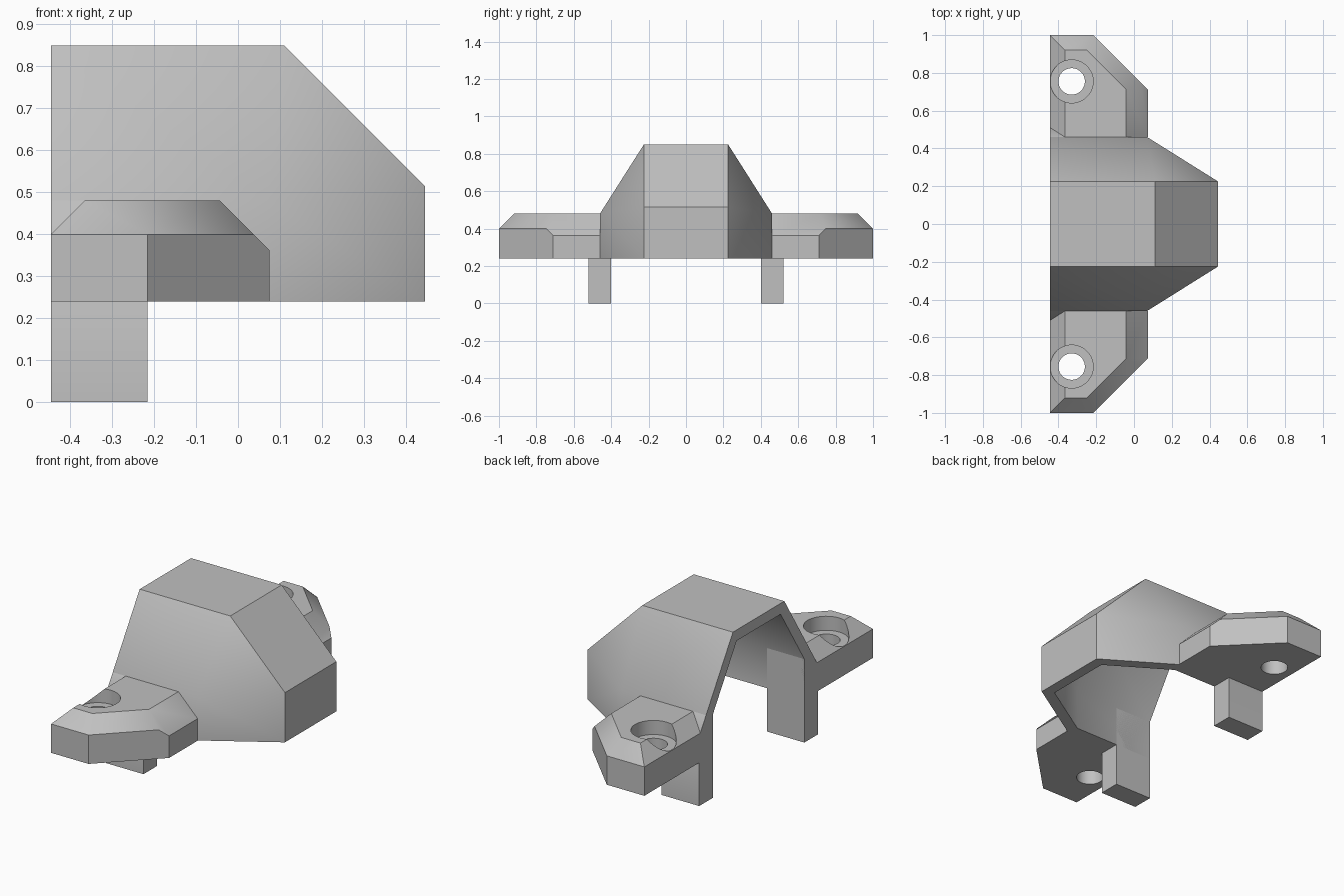
import bpy, bmesh, math

cube = bpy.data.objects.get("Cube")
if cube:
    bpy.data.objects.remove(cube, do_unlink=True)

grey = bpy.data.materials.new("light grey")
grey.use_nodes = True
grey.diffuse_color = (0.53, 0.53, 0.53, 1)
grey.node_tree.nodes["Principled BSDF"].inputs["Base Color"].default_value = grey.diffuse_color

BACK, FRONT = -0.445, 0.445   # open end and closed end along x
BASE, EAR_TOP, EAR_SIDE = 0.24, 0.48, 0.40


def hull(name, points):
    """Convex solid spanned by a few corner points."""
    bm = bmesh.new()
    for p in points:
        bm.verts.new(p)
    bmesh.ops.convex_hull(bm, input=bm.verts[:])
    bmesh.ops.dissolve_limit(bm, angle_limit=math.radians(0.5),
                             verts=bm.verts[:], edges=bm.edges[:])
    bmesh.ops.recalc_face_normals(bm, faces=bm.faces[:])
    mesh = bpy.data.meshes.new(name)
    bm.to_mesh(mesh)
    bm.free()
    mesh.materials.append(grey)
    obj = bpy.data.objects.new(name, mesh)
    bpy.context.collection.objects.link(obj)
    return obj


def activate(obj):
    bpy.ops.object.select_all(action='DESELECT')
    obj.select_set(True)
    bpy.context.view_layer.objects.active = obj


def cut(obj, cutter):
    mod = obj.modifiers.new("cut", 'BOOLEAN')
    mod.operation = 'DIFFERENCE'
    mod.solver = 'EXACT'
    mod.object = cutter
    activate(obj)
    bpy.ops.object.modifier_apply(modifier=mod.name)
    bpy.data.objects.remove(cutter, do_unlink=True)


def finish(obj, mirrored=False):
    if mirrored:
        mod = obj.modifiers.new("mirror", 'MIRROR')
        mod.use_axis = (False, True, False)
        mod.use_mirror_merge = False
        activate(obj)
        bpy.ops.object.modifier_apply(modifier=mod.name)
    activate(obj)
    bpy.ops.object.shade_smooth_by_angle(angle=math.radians(40))


def hood_points(back, bottom, roof_x, roof_y, roof_z, nose_x, nose_z, side_x, side_y, side_z):
    half = [(back, roof_y, roof_z), (roof_x, roof_y, roof_z),
            (nose_x, roof_y, nose_z), (nose_x, roof_y, bottom),
            (side_x, side_y, side_z), (side_x, side_y, bottom),
            (back, side_y, side_z), (back, side_y, bottom)]
    return half + [(x, -y, z) for x, y, z in half]


def cylinder(name, x, y, radius, low, high, sides=48):
    ring = [2 * math.pi * i / sides for i in range(sides)]
    return hull(name, [(x + radius * math.cos(a), y + radius * math.sin(a), z)
                       for a in ring for z in (low, high)])


# Hollow hood, open at the back end and underneath
hood = hull("hood", hood_points(BACK, BASE, 0.11, 0.225, 0.85, FRONT, 0.515, 0.07, 0.46, 0.48))
cut(hood, hull("hood_hollow",
               hood_points(-0.6, 0.1, 0.085, 0.192, 0.79, 0.385, 0.49, 0.053, 0.40, 0.462)))
finish(hood)

# Mounting ears with chamfered rims
outline = [(BACK, 0.46), (BACK, 1), (-0.215, 1), (0.075, 0.71), (0.075, 0.46)]
top = [(-0.365, 0.46), (-0.365, 0.92), (-0.248, 0.92), (-0.043, 0.715), (-0.043, 0.46)]
rim = [(x, y, EAR_SIDE) for x, y in outline[:3]]
rim += [(0.037, 0.748, EAR_SIDE), (0.075, 0.71, 0.362), (0.075, 0.46, 0.362)]
ears = hull("mounting_ears", [(x, y, BASE) for x, y in outline] + rim
            + [(x, y, EAR_TOP) for x, y in top])

# Screw holes with a wide recess for the head
cut(ears, cylinder("head_recess", -0.33, 0.755, 0.114, 0.402, 0.6))
cut(ears, cylinder("screw_hole", -0.33, 0.755, 0.07, 0.1, 0.6))
finish(ears, mirrored=True)

# Legs below the hood walls, with a sloped top that blends into the ears
profile = [(0.40, 0), (0.52, 0), (0.52, 0.385), (0.46, 0.48), (0.40, 0.462)]
legs = hull("legs", [(x, y, z) for y, z in profile for x in (BACK, -0.215)])
finish(legs, mirrored=True)
